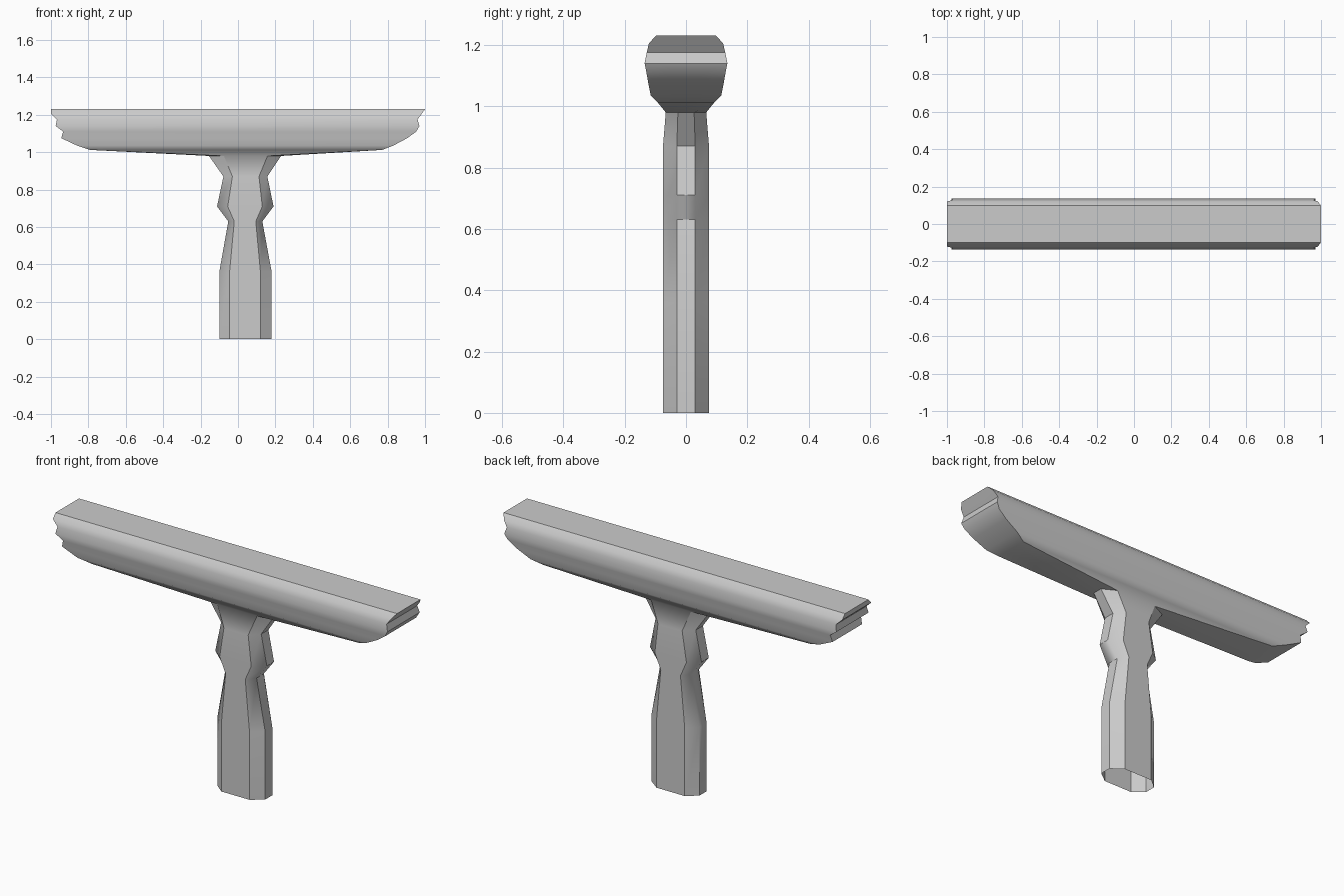
import bpy, bmesh
from math import radians

if "Cube" in bpy.data.objects:
    bpy.data.objects.remove(bpy.data.objects["Cube"])

# Post sections: z, outer left, inner left, inner right, outer right, half depth
post = [
    (0.00, -0.10, -0.045, 0.12, 0.18, 0.075),
    (0.36, -0.10, -0.045, 0.12, 0.18, 0.075),
    (0.63, -0.052, -0.02, 0.095, 0.13, 0.075),
    (0.71, -0.112, -0.055, 0.13, 0.19, 0.075),
    (0.87, -0.078, -0.03, 0.112, 0.157, 0.075),
    (0.98, -0.155, -0.075, 0.158, 0.23, 0.066),
]
# Board sections (weathered ends): z, left, right, half depth
board = [
    (1.012, -0.79, 0.77, 0.092),
    (1.035, -0.86, 0.83, 0.115),
    (1.075, -0.945, 0.905, 0.123),
    (1.11, -0.935, 0.953, 0.129),
    (1.14, -0.975, 0.97, 0.135),
    (1.175, -0.968, 0.96, 0.128),
    (1.205, -1.0, 0.982, 0.121),
    (1.23, -1.0, 1.0, 0.098),
]
sections = post + [(z, l, l, r, r, w) for z, l, r, w in board]


def ring(bm, z, ol, il, ir, o_r, w):
    """Eight-sided section: flat front and back, bevelled sides."""
    m = w * 0.4
    pts = [(il, -w), (ir, -w), (o_r, -m), (o_r, m),
           (ir, w), (il, w), (ol, m), (ol, -m)]
    return [bm.verts.new((x, y, z)) for x, y in pts]


# Post flowing into the board, open underneath
bm = bmesh.new()
rings = [ring(bm, *s) for s in sections]
for a, b in zip(rings, rings[1:]):
    for i in range(8):
        j = (i + 1) % 8
        bm.faces.new((a[i], a[j], b[j], b[i]))
bm.faces.new(rings[-1])
bm.normal_update()

# Smooth shading, hard corners along the flat front/back and the top rim
for f in bm.faces:
    f.smooth = True
corners = {r[i] for r in rings for i in (0, 1, 4, 5)}
top = set(rings[-1])
for e in bm.edges:
    a, b = e.verts
    dz = abs(a.co.z - b.co.z)
    upright = a in corners and b in corners and dz > 0.001
    rim = a in top and b in top
    if upright or rim or e.calc_face_angle(0) > radians(45):
        e.smooth = False

mesh = bpy.data.meshes.new("signpost")
bm.to_mesh(mesh)
bm.free()
obj = bpy.data.objects.new("post_and_board", mesh)
bpy.context.collection.objects.link(obj)
